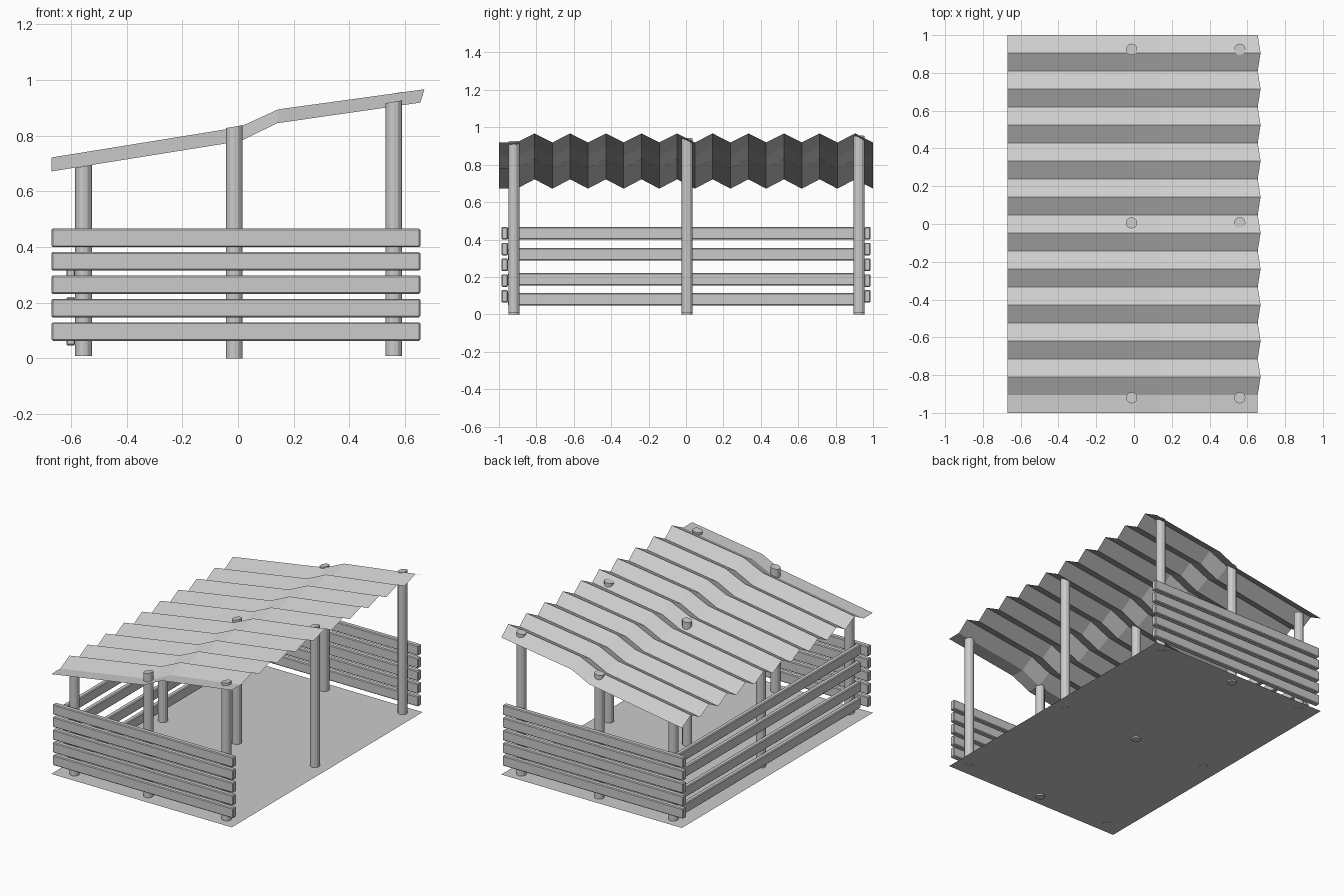
import bpy, bmesh

if "Cube" in bpy.data.objects:
    bpy.data.objects.remove(bpy.data.objects["Cube"])


def make_object(name, bm):
    bmesh.ops.recalc_face_normals(bm, faces=bm.faces[:])
    mesh = bpy.data.meshes.new(name)
    bm.to_mesh(mesh)
    bm.free()
    obj = bpy.data.objects.new(name, mesh)
    bpy.context.collection.objects.link(obj)
    return obj


def sheet(name, rows):
    """Quad sheet through equal-length rows of points."""
    bm = bmesh.new()
    grid = [[bm.verts.new(p) for p in row] for row in rows]
    for a, b in zip(grid, grid[1:]):
        for i in range(len(a) - 1):
            bm.faces.new((a[i], a[i + 1], b[i + 1], b[i]))
    return make_object(name, bm)


def plank(name, x, y, z):
    """Box between (low, high) limits with softened edges."""
    bm = bmesh.new()
    bmesh.ops.create_cube(bm, size=1)
    for v in bm.verts:
        v.co = [lim[0] if c < 0 else lim[1] for c, lim in zip(v.co, (x, y, z))]
    obj = make_object(name, bm)
    mod = obj.modifiers.new("edge", "BEVEL")
    mod.width = 0.005
    mod.segments = 1


def post(name, x, y, bottom, top, slope=0.17, radius=0.03):
    """Round post with its top cut along the roof slope."""
    bm = bmesh.new()
    bmesh.ops.create_cone(bm, cap_ends=True, segments=12,
                          radius1=radius, radius2=radius, depth=1)
    for v in bm.verts:
        v.co.z = bottom if v.co.z < 0 else top + slope * v.co.x
        v.co.x += x
        v.co.y += y
    make_object(name, bm)


# Ground sheet
sheet("ground", [[(-0.67, y, 0.01), (0.655, y, 0.01)] for y in (-1, 1)])

# Corrugated roof: valley and ridge profiles alternate along y
valley = [(-0.67, 0.672), (0.01, 0.781), (0.14, 0.845), (0.655, 0.919)]
ridge = [(-0.67, 0.722), (0.005, 0.831), (0.145, 0.895), (0.67, 0.967)]
rows = []
for i in range(22):
    profile = ridge if i >= 2 and i % 2 == 0 else valley
    rows.append([(x, -1 + i * 2 / 21, z) for x, z in profile])
sheet("corrugated_roof", rows)

# Nine posts in three rows
for y, right_top in ((-0.92, 0.922), (0.006, 0.938), (0.925, 0.952)):
    post("left_post", -0.555, y, 0.008, 0.69)
    post("middle_post", -0.013, y, 0.0, 0.833)
    post("right_post", 0.56, y, 0.008, right_top)

# Front and back plank walls
for i in range(5):
    z = 0.063 + i * 0.0842
    plank("front_plank", (-0.67, 0.655), (-0.987, -0.952), (z, z + 0.067))
    plank("back_plank", (-0.67, 0.655), (0.952, 0.987), (z, z + 0.067))

# Left plank wall
for z in (0.047, 0.154, 0.287, 0.4):
    plank("left_plank", (-0.617, -0.585), (-0.952, 0.952), (z, z + 0.067))
